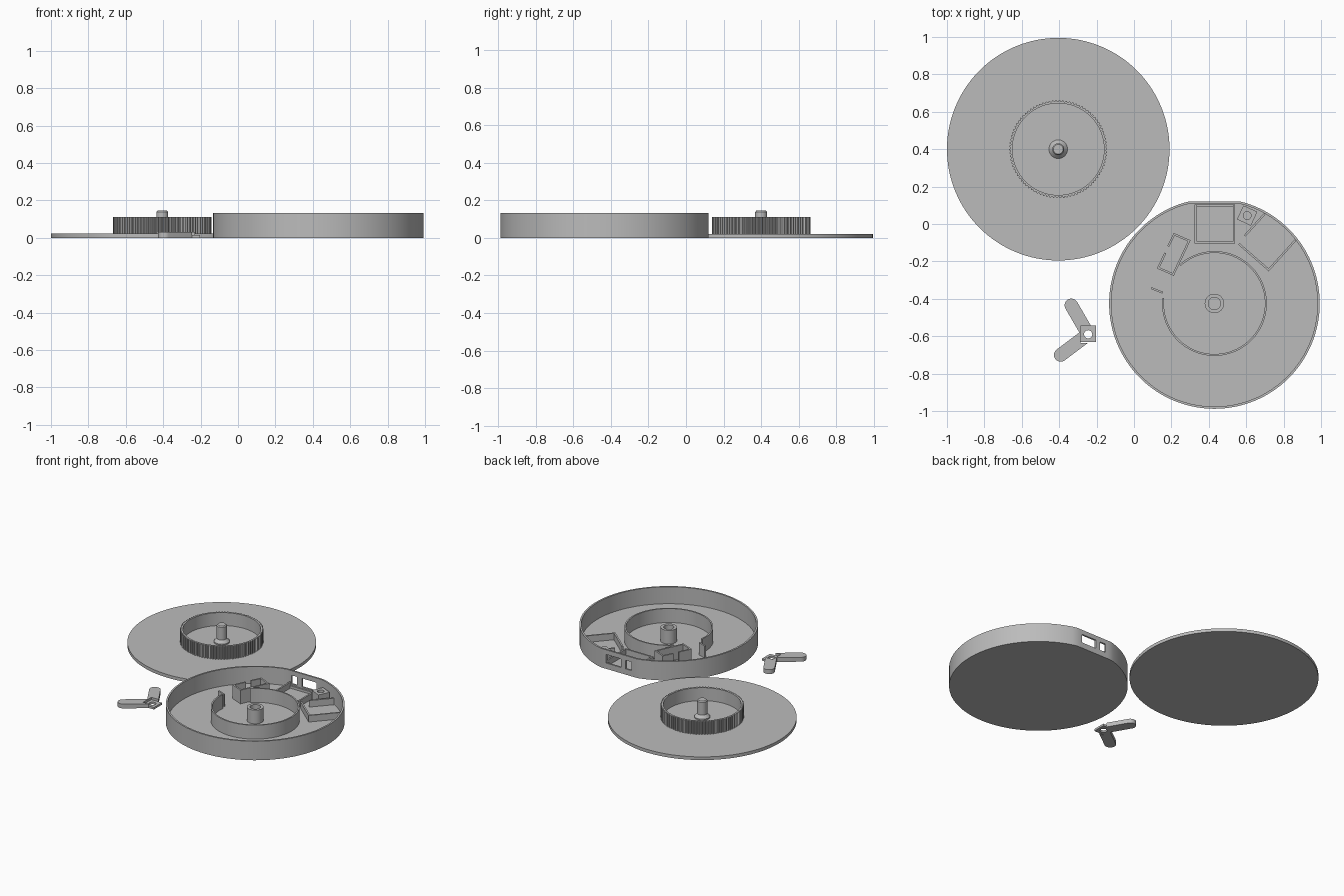
import bpy, bmesh, math
from mathutils import Vector, Matrix

old = bpy.data.objects.get("Cube")
if old:
    bpy.data.objects.remove(old, do_unlink=True)

grey = bpy.data.materials.new("plain grey")
grey.use_nodes = True
COLOUR = (0.5, 0.5, 0.5, 1)
grey.diffuse_color = COLOUR
grey.node_tree.nodes["Principled BSDF"].inputs["Base Color"].default_value = COLOUR

LID = Vector((-0.405, 0.4, 0))
CASE = Vector((0.43, -0.425, 0))
FLOOR = 0.015


def finish(name, bm, at=(0, 0, 0), smooth=True):
    bmesh.ops.recalc_face_normals(bm, faces=bm.faces)
    mesh = bpy.data.meshes.new(name)
    bm.to_mesh(mesh)
    bm.free()
    ob = bpy.data.objects.new(name, mesh)
    ob.location = at
    bpy.context.collection.objects.link(ob)
    mesh.materials.append(grey)
    if smooth:
        bpy.ops.object.select_all(action="DESELECT")
        ob.select_set(True)
        bpy.context.view_layer.objects.active = ob
        bpy.ops.object.shade_smooth_by_angle(angle=math.radians(25))
    return ob


def skin(bm, loops):
    for a, b in zip(loops, loops[1:]):
        for i in range(len(a)):
            j = (i + 1) % len(a)
            bm.faces.new((a[i], a[j], b[j], b[i]))


def turned(name, profile, at, n=96, cap=True, flat=None):
    """Spin (radius, z) points; flat gives a y limit for each ring."""
    bm = bmesh.new()
    loops = []
    for k, (r, z) in enumerate(profile):
        ring = []
        for i in range(n):
            a = math.tau * i / n
            y = r * math.sin(a)
            ring.append(bm.verts.new((r * math.cos(a), min(y, flat[k]) if flat else y, z)))
        loops.append(ring)
    if cap:
        bm.faces.new(loops[0])
        bm.faces.new(loops[-1])
    else:
        loops.append(loops[0])
    skin(bm, loops)
    return finish(name, bm, at)


def prism(name, points, z0, z1, at=(0, 0, 0), smooth=False):
    bm = bmesh.new()
    face = bm.faces.new([bm.verts.new((x, y, z0)) for x, y in points])
    top = bmesh.ops.extrude_face_region(bm, geom=[face])["geom"]
    bmesh.ops.translate(bm, vec=(0, 0, z1 - z0), verts=[v for v in top if isinstance(v, bmesh.types.BMVert)])
    return finish(name, bm, at, smooth)


def wall(name, p, q, height, thick=0.011):
    p, q = Vector(p), Vector(q)
    d = (q - p).normalized() * thick / 2
    s = Vector((-d.y, d.x))
    corners = [p - d - s, q + d - s, q + d + s, p - d + s]
    return prism(name, corners, FLOOR - 0.005, height)


def block(x0, x1, y0, y1):
    return [(x0, y0), (x1, y0), (x1, y1), (x0, y1)]


def cut(ob, cutter):
    cutter.hide_render = True
    cutter.hide_viewport = True
    m = ob.modifiers.new("cut", "BOOLEAN")
    m.operation = "DIFFERENCE"
    m.solver = "EXACT"
    m.object = cutter


# Lid: disc, toothed ring and centre post
turned("lid_disc", [(0.595, 0), (0.595, 0.022)], LID, 128)

TEETH = 90
bm = bmesh.new()
loops = []
for inner, z in ((False, 0.02), (False, 0.112), (True, 0.112), (True, 0.02)):
    ring = []
    for i in range(TEETH * 4):
        r = 0.245 if inner else (0.262 if i % 4 < 2 else 0.255)
        a = math.tau * i / (TEETH * 4)
        ring.append(bm.verts.new((r * math.cos(a), r * math.sin(a), z)))
    loops.append(ring)
skin(bm, loops + loops[:1])
finish("toothed_ring", bm, LID, False)

turned("lid_post", [(0.05, 0.02), (0.05, 0.03), (0.032, 0.05), (0.032, 0.138), (0.026, 0.145)], LID, 32)

# Case: shallow round tray with a flat on the back
tray = turned("case_tray", [(0.563, 0), (0.563, 0.132), (0.551, 0.132), (0.551, FLOOR)],
              CASE, 128, flat=[0.545, 0.545, 0.533, 0.533])
for name, x0, x1 in (("small_port_cutter", 0.335, 0.38), ("large_port_cutter", 0.415, 0.53)):
    cut(tray, prism(name, block(x0, x1, 0.09, 0.16), 0.04, 0.1))

turned("case_bearing", [(0.052, 0.01), (0.052, 0.11), (0.033, 0.11), (0.033, 0.01)], CASE, 32, cap=False)

# Inner ring with a gap at the left
start, sweep, steps = math.radians(174), math.radians(318), 96
arc = []
for r in (0.28, 0.27):
    side = [(r * math.cos(start + sweep * i / steps), r * math.sin(start + sweep * i / steps))
            for i in range(steps + 1)]
    arc += side if r > 0.275 else side[::-1]
prism("inner_ring", arc, 0.01, 0.112, CASE, True)

# Square compartment behind the ports
a, b, c, d = block(0.33, 0.535, -0.1, 0.1)
for i, (p, q) in enumerate(((a, b), (b, c), (c, d), (d, a))):
    wall("square_bay_wall_%d" % (i + 1), p, q, 0.032 if i == 2 else 0.055)

# Tilted holder beside the inner ring
a, b, c, d = (0.215, -0.055), (0.295, -0.09), (0.21, -0.27), (0.13, -0.235)
for i, (p, q) in enumerate(((a, b), (b, c), (c, d), (d, (0.165, -0.16)), ((0.185, -0.115), a))):
    wall("tilted_holder_wall_%d" % (i + 1), p, q, 0.11)
wall("stop_tab", (0.098, -0.345), (0.148, -0.365), 0.1)

# Angled bay on the right
for i, (p, q) in enumerate((((0.565, -0.11), (0.72, -0.245)), ((0.72, -0.245), (0.86, -0.09)),
                            ((0.595, -0.06), (0.695, 0.05)))):
    wall("angled_bay_wall_%d" % (i + 1), p, q, 0.06)

# Screw boss
turn = Matrix.Rotation(math.radians(-25), 2)
h = 0.041
boss = prism("screw_boss", [turn @ Vector(v) for v in block(-h, h, -h, h)], 0.01, 0.085, (0.605, 0.045, 0))
cut(boss, turned("boss_hole_cutter", [(0.021, 0.03), (0.021, 0.1)], (0.605, 0.045, 0), 24))

# Two-armed lever with a thin pierced hub
HUB = Vector((-0.245, -0.59))
hub_box = prism("hub_cutter", block(-0.285, -0.2, -0.635, -0.545), -0.02, 0.06)
hub = prism("lever_hub", block(-0.286, -0.204, -0.632, -0.544), 0, 0.014)
cut(hub, turned("hub_hole_cutter", [(0.022, -0.02), (0.022, 0.05)], (HUB.x, HUB.y, 0), 24))
for name, tip in (("lever_arm_back", (-0.335, -0.435)), ("lever_arm_front", (-0.392, -0.7))):
    tip = Vector(tip)
    way = tip - HUB
    base = math.atan2(way.y, way.x)
    outline = []
    for centre, offset in ((tip, -math.pi / 2), (HUB, math.pi / 2)):
        for i in range(17):
            t = base + offset + math.pi * i / 16
            outline.append(centre + Vector((math.cos(t), math.sin(t))) * 0.036)
    arm = prism(name, outline, 0, 0.03, smooth=True)
    cut(arm, hub_box)
